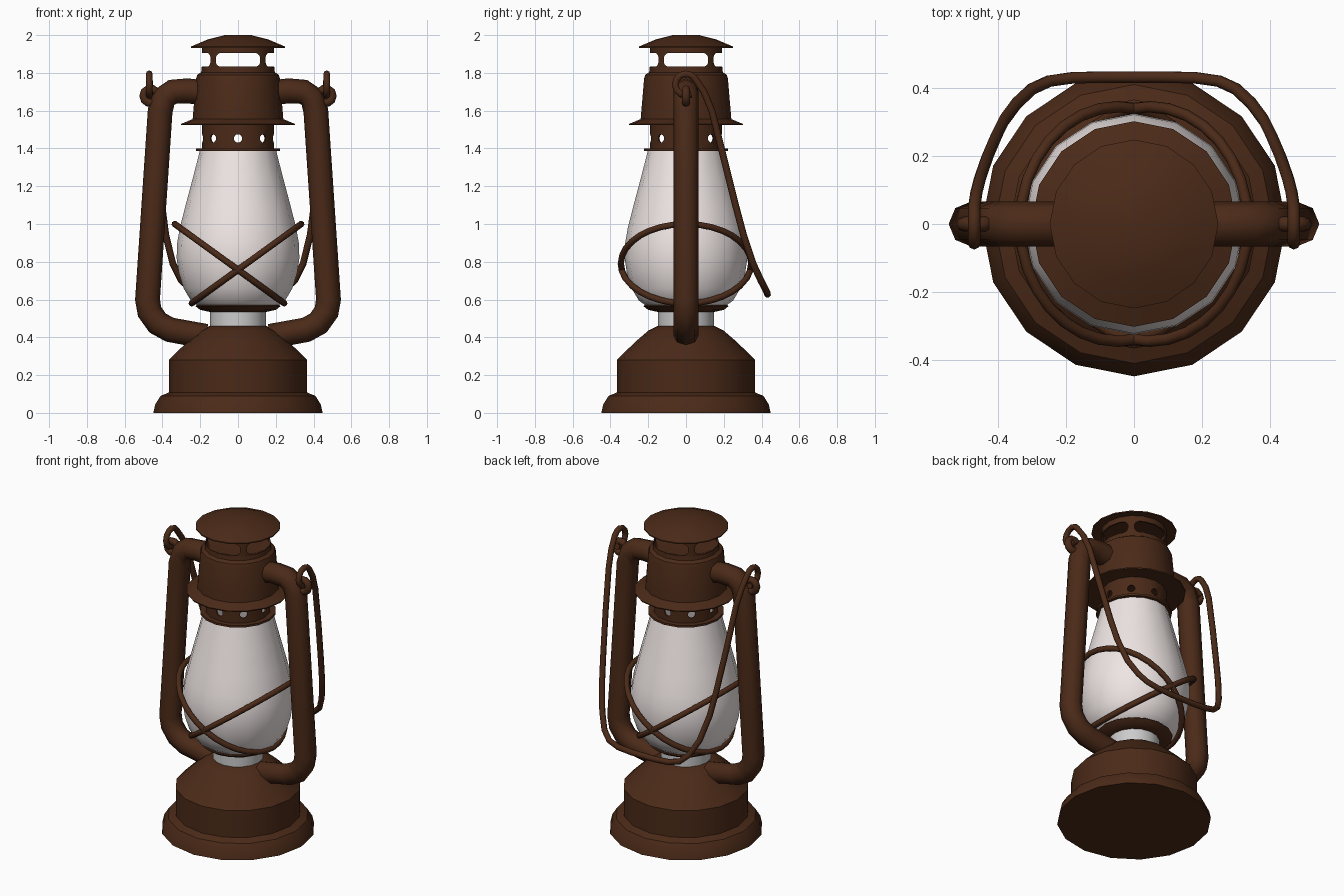
import bpy, bmesh
from math import sin, cos, pi, radians
from mathutils import Vector

if "Cube" in bpy.data.objects:
    bpy.data.objects.remove(bpy.data.objects["Cube"])

SIDES = 16


def material(name, rgb):
    m = bpy.data.materials.new(name)
    m.diffuse_color = (*rgb, 1)
    m.use_nodes = True
    m.node_tree.nodes["Principled BSDF"].inputs["Base Color"].default_value = m.diffuse_color
    return m


RUST = material("rusty_metal", (0.07, 0.023, 0.009))
GLASS = material("milky_glass", (0.86, 0.79, 0.78))


def finish(ob, mat, angle=32):
    if mat:
        ob.data.materials.append(mat)
    bpy.ops.object.select_all(action='DESELECT')
    ob.select_set(True)
    bpy.context.view_layer.objects.active = ob
    if ob.type == 'CURVE':
        bpy.ops.object.convert(target='MESH')
    bpy.ops.object.shade_smooth_by_angle(angle=radians(angle))
    return ob


def mesh_object(name, bm):
    bmesh.ops.remove_doubles(bm, verts=bm.verts, dist=1e-5)
    bmesh.ops.recalc_face_normals(bm, faces=bm.faces)
    me = bpy.data.meshes.new(name)
    bm.to_mesh(me)
    bm.free()
    ob = bpy.data.objects.new(name, me)
    bpy.context.collection.objects.link(ob)
    return ob


def lathe(name, profile, mat, closed=False, angle=32):
    """Spin (radius, z) points round the z axis."""
    bm = bmesh.new()
    vs = [bm.verts.new((r, 0, z)) for r, z in profile]
    pairs = list(zip(vs, vs[1:])) + ([(vs[-1], vs[0])] if closed else [])
    edges = [bm.edges.new(p) for p in pairs]
    bmesh.ops.spin(bm, geom=vs + edges, cent=(0, 0, 0), axis=(0, 0, 1),
                   angle=2 * pi, steps=SIDES)
    return finish(mesh_object(name, bm), mat, angle)


def tube(name, pts, radius, mat=RUST, res=2, cyclic=False):
    """Sweep a round section along a path."""
    cu = bpy.data.curves.new(name, 'CURVE')
    cu.dimensions = '3D'
    cu.bevel_depth, cu.bevel_resolution, cu.use_fill_caps = radius, res, True
    sp = cu.splines.new('POLY')
    sp.points.add(len(pts) - 1)
    for p, co in zip(sp.points, pts):
        p.co = (*co, 1)
    sp.use_cyclic_u = cyclic
    ob = bpy.data.objects.new(name, cu)
    bpy.context.collection.objects.link(ob)
    return finish(ob, mat, 50)


def punch(ob, z, half_w, half_h, corner, angles):
    """Cut rounded openings right through a ring, at each angle."""
    for a in angles:
        bm = bmesh.new()
        vs = []
        for q in range(4):
            sx, sz = ((1, 1), (-1, 1), (-1, -1), (1, -1))[q]
            for k in range(4):
                t = (q + k / 4 + 0.125) * pi / 2
                u = sx * (half_w - corner) + corner * cos(t)
                w = sz * (half_h - corner) + corner * sin(t)
                vs.append(bm.verts.new((u * cos(a) + 0.5 * sin(a),
                                        u * sin(a) - 0.5 * cos(a), z + w)))
        f = bm.faces.new(vs)
        ext = bmesh.ops.extrude_face_region(bm, geom=[f])['geom']
        bmesh.ops.translate(bm, vec=(-sin(a), cos(a), 0),
                            verts=[v for v in ext if isinstance(v, bmesh.types.BMVert)])
        cutter = mesh_object("cutter", bm)
        cutter.hide_render = True
        mod = ob.modifiers.new("cut", 'BOOLEAN')
        mod.operation, mod.solver, mod.object = 'DIFFERENCE', 'EXACT', cutter
        bpy.context.view_layer.objects.active = ob
        bpy.ops.object.modifier_apply(modifier=mod.name)
        bpy.data.objects.remove(cutter)


# fuel tank and foot
lathe("fuel_tank", [(0, 0), (0.448, 0), (0.438, 0.045), (0.41, 0.09), (0.366, 0.108),
                    (0.366, 0.28), (0.27, 0.375), (0.20, 0.435), (0.15, 0.46), (0, 0.46)],
      RUST, angle=28)
# burner neck and globe plate
lathe("burner_neck", [(0.148, 0.45), (0.148, 0.545)], None)
lathe("globe_plate", [(0, 0.535), (0.15, 0.535), (0.2, 0.545), (0.225, 0.565), (0.22, 0.57),
                      (0, 0.57)], RUST)
# glass globe
lathe("glass_globe", [(0.215, 0.57), (0.25, 0.595), (0.288, 0.66), (0.313, 0.74), (0.325, 0.82),
                      (0.322, 0.9), (0.308, 0.98), (0.28, 1.09), (0.24, 1.24), (0.2, 1.395)],
      GLASS)

# perforated collar above the globe
lathe("collar_rim", [(0.18, 1.387), (0.222, 1.387), (0.222, 1.4), (0.18, 1.4)], RUST, True)
collar = lathe("collar", [(0.19, 1.39), (0.19, 1.535), (0.18, 1.535), (0.18, 1.39)], RUST, True)
punch(collar, 1.453, 0.022, 0.022, 0.022, [i * pi / 4 for i in range(4)])

# hood with flared skirt
lathe("hood", [(0, 1.53), (0.2, 1.53), (0.3, 1.523), (0.302, 1.53), (0.24, 1.555), (0.222, 1.77),
               (0.215, 1.79), (0.195, 1.803), (0.192, 1.83), (0.18, 1.83), (0, 1.81)], RUST)
# slotted chimney
chimney = lathe("chimney", [(0.19, 1.8), (0.19, 1.945), (0.18, 1.945), (0.18, 1.8)], RUST, True)
punch(chimney, 1.869, 0.118, 0.037, 0.03, [0, pi / 2])
# chimney cap
lathe("chimney_cap", [(0, 1.945), (0.19, 1.94), (0.248, 1.933), (0.248, 1.94), (0.16, 1.977),
                      (0.07, 2.0), (0, 2.0)], RUST, angle=28)

# side air tubes and bail eyes, mirrored
for s, side in ((1, "right"), (-1, "left")):
    path = [(0.18, 1.695), (0.27, 1.705), (0.345, 1.70), (0.39, 1.67), (0.412, 1.60),
            (0.479, 0.60), (0.468, 0.535), (0.425, 0.475), (0.36, 0.44), (0.17, 0.405)]
    tube(side + "_air_tube", [(s * x, 0, z) for x, z in path], 0.066)
    ring = [(s * (0.463 + 0.038 * cos(i * pi / 5)), 0, 1.678 + 0.038 * sin(i * pi / 5))
            for i in range(10)]
    tube(side + "_bail_eye", ring, 0.022, cyclic=True)
    # globe guard ring, tilted so the two cross at the front and back
    centre = Vector((-0.045 * s, 0, 0.79))
    u = Vector((0.29 * s, 0, -0.21))
    v = Vector((0, 0.345, 0))
    tube(side + "_globe_guard", [centre + u * cos(i * pi / 16) + v * sin(i * pi / 16)
                                 for i in range(32)], 0.017, cyclic=True)

# carrying bail: hooked ends, hanging down behind
half = [(0.47, 0.057 * cos(radians(a)), 1.738 + 0.057 * sin(radians(a)))
        for a in range(300, 10, -30)]
half += [(0.463, 0.095, 1.70), (0.452, 0.137, 1.60), (0.43, 0.2, 1.35), (0.402, 0.265, 1.09),
         (0.382, 0.305, 0.94), (0.345, 0.355, 0.79), (0.30, 0.397, 0.70), (0.25, 0.42, 0.655),
         (0.18, 0.43, 0.635), (0.08, 0.432, 0.628)]
tube("carrying_bail", half + [(-x, y, z) for x, y, z in reversed(half)], 0.018)
